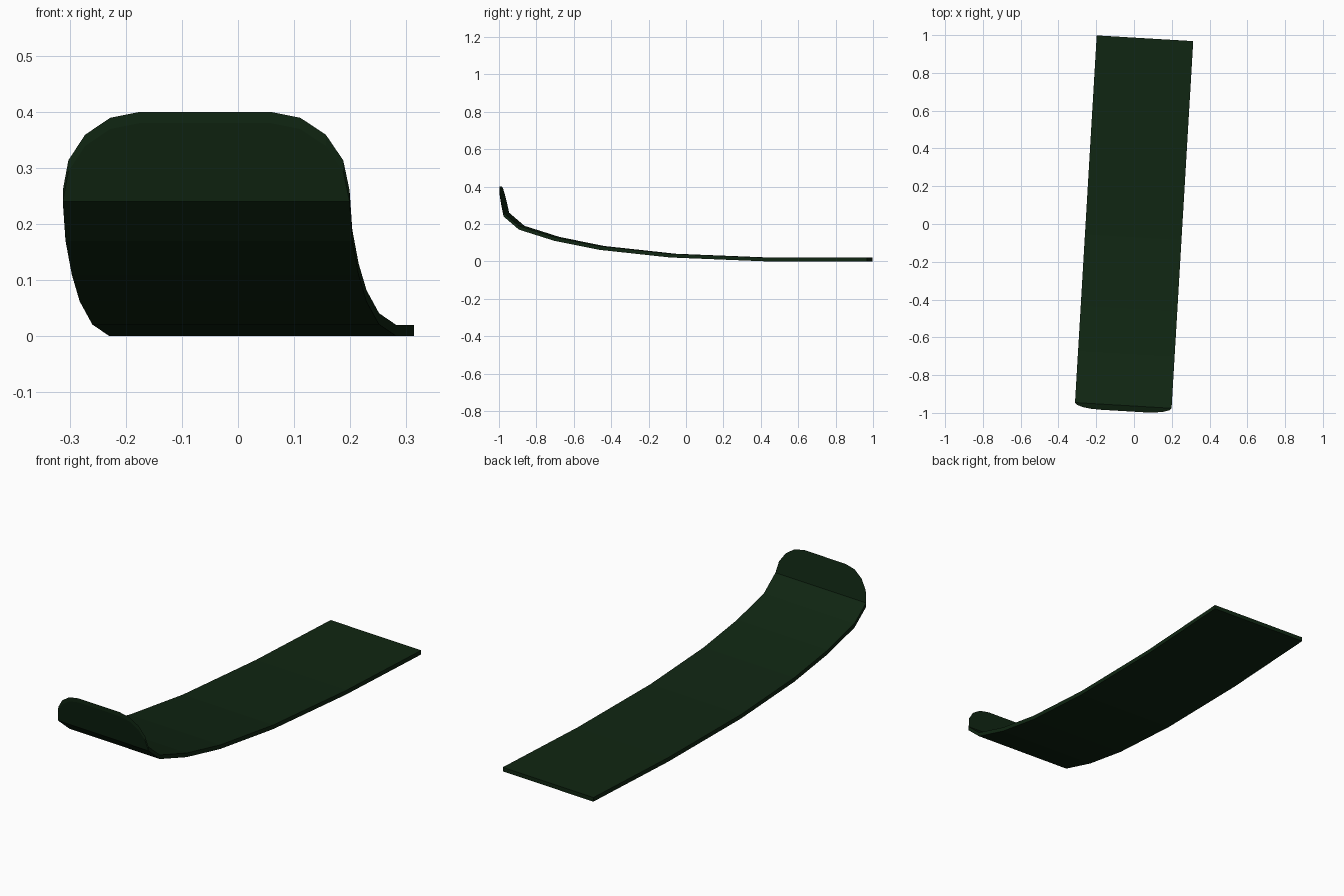
import bpy, bmesh, math
from mathutils import Matrix

if "Cube" in bpy.data.objects:
    bpy.data.objects.remove(bpy.data.objects["Cube"])

THICK = 0.02      # vertical thickness of the sheet
HALF = 0.256      # half width
TURN = -math.radians(3.38)

# Underside profile along the length: (y, z, half width)
rows = [(0.985, 0, HALF), (0.45, 0, HALF), (-0.07, 0.021, HALF), (-0.45, 0.062, HALF),
        (-0.69, 0.11, HALF), (-0.88, 0.17, HALF), (-0.962, 0.24, HALF)]

# Upturned front lip with rounded upper corners
R = 0.14
for i in range(1, 5):
    t = math.radians(22.5 * i)
    rise = R * math.sin(t)
    rows.append((-0.962 - 0.03 * rise / R, 0.24 + rise, HALF - R + R * math.cos(t)))

# Sheet surface, then extruded straight up
bm = bmesh.new()
pairs = [(bm.verts.new((-w, y, z)), bm.verts.new((w, y, z))) for y, z, w in rows]
for (a, b), (c, d) in zip(pairs, pairs[1:]):
    bm.faces.new((a, b, d, c))
ext = bmesh.ops.extrude_face_region(bm, geom=bm.faces[:], use_keep_orig=True)
top = [g for g in ext["geom"] if isinstance(g, bmesh.types.BMVert)]
bmesh.ops.translate(bm, verts=top, vec=(0, 0, THICK))
bmesh.ops.rotate(bm, verts=bm.verts[:], cent=(0, 0, 0), matrix=Matrix.Rotation(TURN, 3, 'Z'))
bmesh.ops.recalc_face_normals(bm, faces=bm.faces[:])

mesh = bpy.data.meshes.new("curved_sled_board")
bm.to_mesh(mesh)
bm.free()

green = bpy.data.materials.new("dark green")
green.diffuse_color = (0.005, 0.019, 0.006, 1)
green.use_nodes = True
green.node_tree.nodes["Principled BSDF"].inputs["Base Color"].default_value = green.diffuse_color
mesh.materials.append(green)
bpy.context.collection.objects.link(bpy.data.objects.new("curved_sled_board", mesh))
